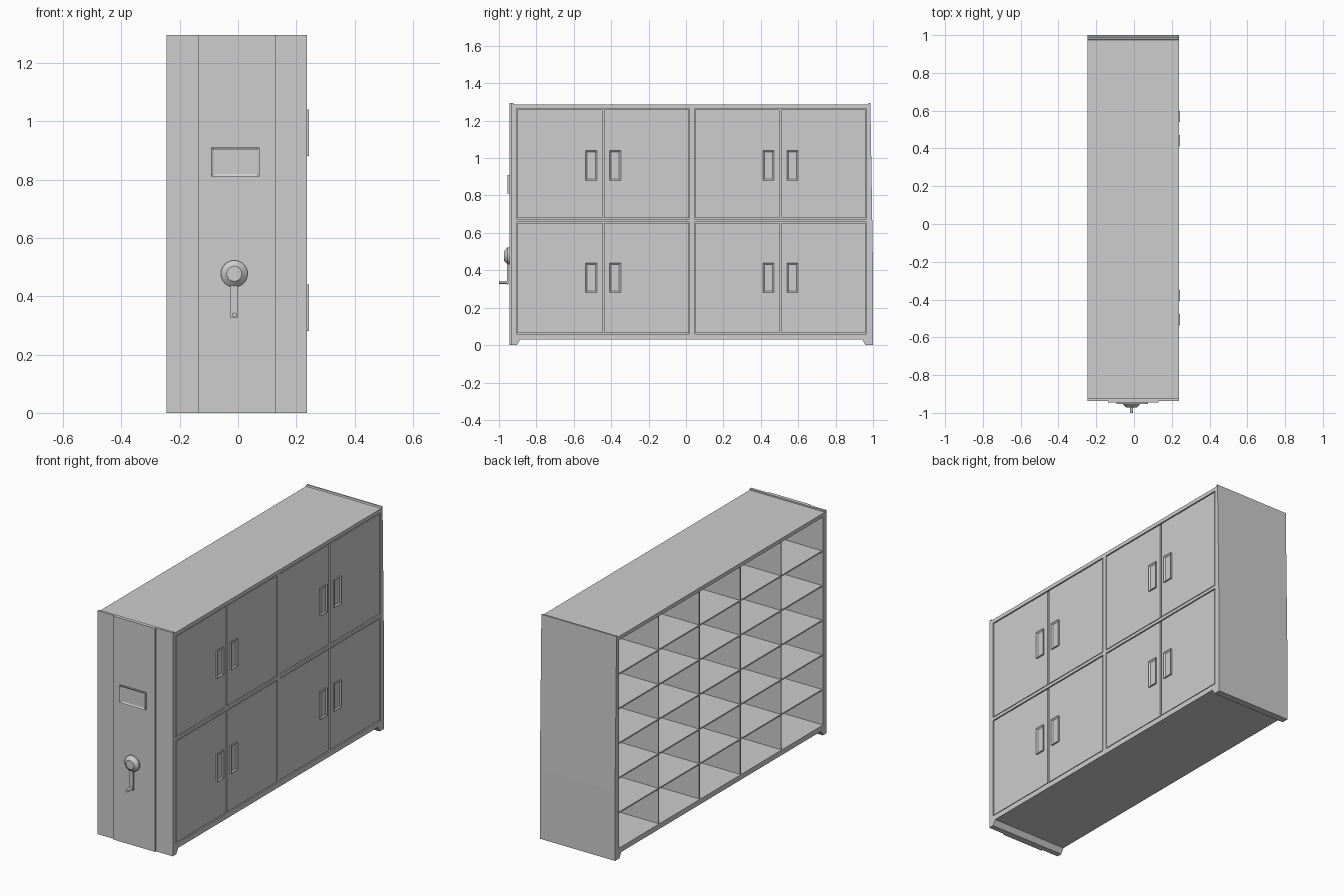
import bpy, bmesh, math
from mathutils import Matrix, Vector

cube = bpy.data.objects.get("Cube")
if cube:
    bpy.data.objects.remove(cube)

grey = bpy.data.materials.new("light_grey")
grey.use_nodes = True
COLOUR = (0.61, 0.61, 0.61, 1)
grey.diffuse_color = COLOUR
grey.node_tree.nodes["Principled BSDF"].inputs["Base Color"].default_value = COLOUR


def finish(name, bm):
    bmesh.ops.recalc_face_normals(bm, faces=bm.faces)
    mesh = bpy.data.meshes.new(name)
    bm.to_mesh(mesh)
    bm.free()
    mesh.materials.append(grey)
    ob = bpy.data.objects.new(name, mesh)
    bpy.context.scene.collection.objects.link(ob)
    return ob


def box(name, x, y, z, inset_dir=None, rim=0.0, depth=0.0):
    """Box from (min, max) ranges, optionally with a recess in one face."""
    bm = bmesh.new()
    size = [r[1] - r[0] for r in (x, y, z)]
    centre = [(r[0] + r[1]) / 2 for r in (x, y, z)]
    bmesh.ops.create_cube(bm, size=1, matrix=Matrix.Translation(centre) @ Matrix.Diagonal((*size, 1)))
    if inset_dir:
        bm.normal_update()
        faces = [f for f in bm.faces if f.normal.dot(Vector(inset_dir)) > 0.9]
        bmesh.ops.inset_individual(bm, faces=faces, thickness=rim, depth=-depth)
    return finish(name, bm)


def side_prism(name, outline, x):
    """Extrude a y-z outline across the width."""
    bm = bmesh.new()
    face = bm.faces.new([bm.verts.new((x[0], y, z)) for y, z in outline])
    new = bmesh.ops.extrude_face_region(bm, geom=[face])["geom"]
    bmesh.ops.translate(bm, vec=(x[1] - x[0], 0, 0),
                        verts=[v for v in new if isinstance(v, bmesh.types.BMVert)])
    return finish(name, bm)


def frustum(name, x, z, y0, y1, r0, r1, sides=32):
    """Round part standing on the front, from y0 out to y1."""
    bm = bmesh.new()
    bmesh.ops.create_cone(bm, cap_ends=True, segments=sides, radius1=r0, radius2=r1, depth=y0 - y1,
                          matrix=Matrix.Translation((x, (y0 + y1) / 2, z)) @ Matrix.Rotation(math.pi / 2, 4, "X"))
    ob = finish(name, bm)
    bpy.ops.object.select_all(action="DESELECT")
    ob.select_set(True)
    bpy.context.view_layer.objects.active = ob
    bpy.ops.object.shade_smooth_by_angle(angle=math.radians(35))
    return ob


# Overall limits of the case and the openings in it
X0, X1 = -0.245, 0.237
Y0, Y1 = -0.905, 0.965
Z0, Z1 = 0.06, 1.265
W = (X0, X1)
TOP = 1.295

# Case boards
box("top_board", W, (-0.925, 0.978), (Z1, 1.287))
box("bottom_board", W, (-0.925, 0.978), (0.03, Z0))
box("front_wall", W, (-0.925, Y0), (Z0, Z1))
box("rear_wall", W, (Y1, 0.978), (Z0, Z1))

# Front end: full sheet with a raised middle panel
box("front_sheet", W, (-0.936, -0.922), (0, TOP))
box("front_panel", (-0.137, 0.13), (-0.944, -0.93), (0, TOP))

# Rear end: sheet leaning out slightly towards the floor
side_prism("rear_sheet", [(0.97, 0), (1.0, 0), (1.0, 0.4), (0.986, TOP), (0.976, TOP), (0.97, 1.28)], W)

# Feet under both ends
side_prism("front_foot", [(-0.93, 0), (-0.905, 0), (-0.885, 0.032), (-0.93, 0.032)], W)
side_prism("rear_foot", [(0.975, 0), (0.96, 0), (0.94, 0.032), (0.975, 0.032)], W)

# Open pigeonholes on one side
COLS, ROWS = 5, 6
depth = (X0 + 0.006, 0.19)
for i in range(1, COLS):
    y = Y0 + (Y1 - Y0) * i / COLS
    box(f"divider_{i}", depth, (y - 0.004, y + 0.004), (Z0, Z1))
for j in range(1, ROWS):
    z = Z0 + (Z1 - Z0) * j / ROWS
    box(f"shelf_{j}", depth, (Y0, Y1), (z - 0.004, z + 0.004))
box("inner_panel", (0.188, 0.205), (Y0, Y1), (Z0, Z1))

# Post and rail between the cupboards on the other side
POST, RAIL = (0.02, 0.045), (0.657, 0.675)
box("door_post", (0.2, X1), POST, (Z0, Z1))
for n, bay in enumerate(((Y0, POST[0]), (POST[1], Y1))):
    box(f"door_rail_{n}", (0.2, X1), bay, RAIL)

# Paired doors with recessed pulls either side of the middle gap
GAP = 0.005
for b, (ya, yb) in enumerate(((Y0, POST[0]), (POST[1], Y1))):
    mid = (ya + yb) / 2
    for r, (za, zb, pull) in enumerate(((Z0, RAIL[0], 0.36), (RAIL[1], Z1, 0.96))):
        for s, (da, db) in enumerate(((ya, mid), (mid, yb))):
            tag = f"{b}_{r}_{s}"
            box("door_" + tag, (0.203, X1 - 0.002), (da + GAP, db - GAP), (za + GAP, zb - GAP))
            c = mid + (2 * s - 1) * 0.064
            box("door_pull_" + tag, (0.228, 0.243), (c - 0.03, c + 0.03), (pull - 0.08, pull + 0.08),
                (1, 0, 0), 0.012, 0.007)

# Label holder on the front
box("label_holder", (-0.092, 0.073), (-0.954, -0.94), (0.81, 0.91), (0, -1, 0), 0.012, 0.005)

# Crank: round boss, arm and grip
CX, CZ = -0.013, 0.477
frustum("crank_base", CX, CZ, -0.94, -0.954, 0.046, 0.046)
frustum("crank_boss", CX, CZ, -0.954, -0.972, 0.046, 0.026)
box("crank_arm", (CX - 0.012, CX + 0.012), (-0.958, -0.95), (0.325, 0.45))
frustum("crank_grip", CX, 0.336, -0.955, -1.0, 0.008, 0.008, 16)
